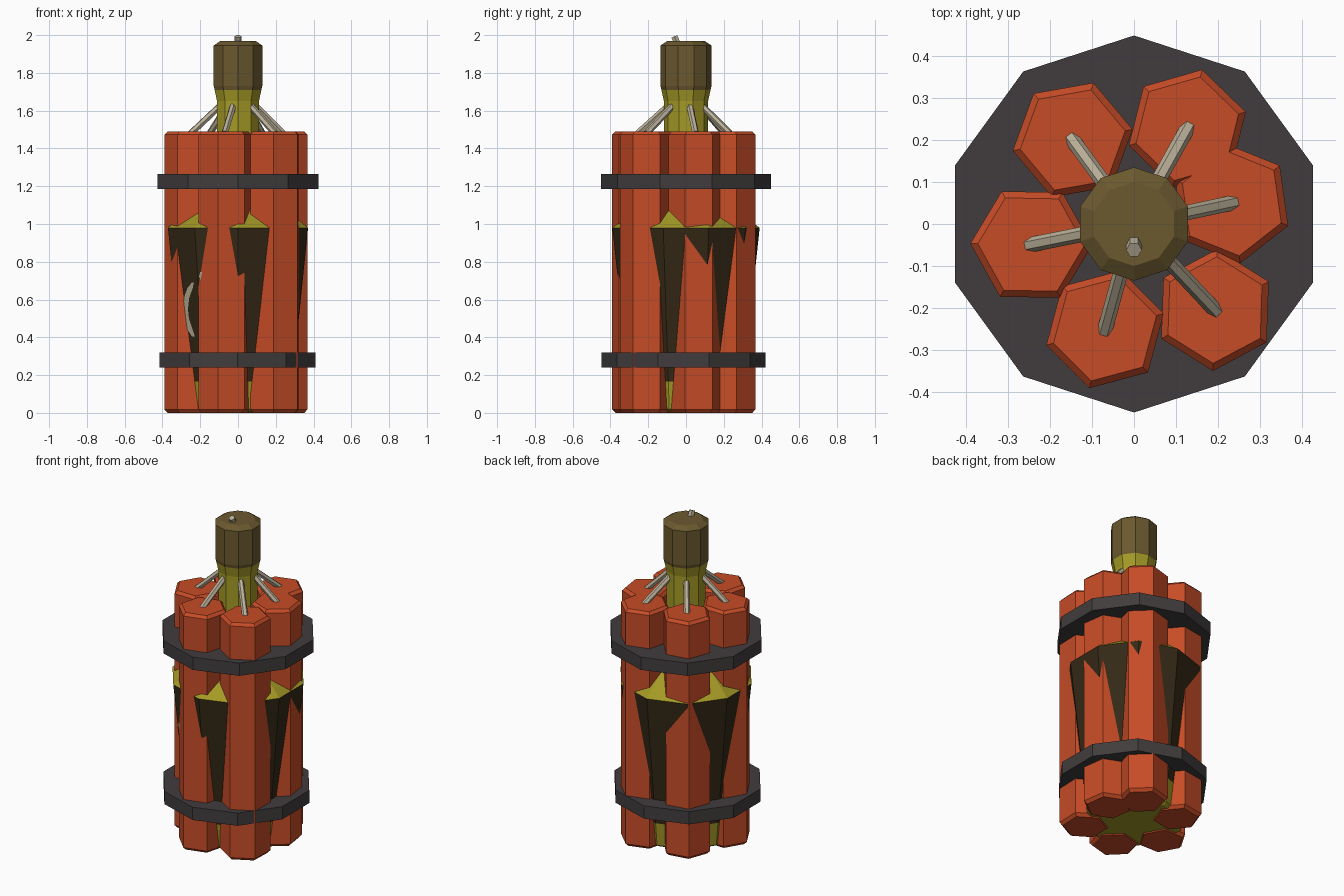
import bpy, bmesh, math
from mathutils import Vector

if "Cube" in bpy.data.objects:
    bpy.data.objects.remove(bpy.data.objects["Cube"])

def material(name, rgb):
    m = bpy.data.materials.new(name)
    m.diffuse_color = (*rgb, 1)
    m.use_nodes = True
    m.node_tree.nodes["Principled BSDF"].inputs["Base Color"].default_value = m.diffuse_color
    return m

RED = material("red_casing", (0.57, 0.072, 0.020))
YELLOW = material("yellow_green_glass", (0.37, 0.32, 0.019))
DARK = material("dark_label", (0.035, 0.022, 0.008))
BROWN = material("brown_cap", (0.145, 0.098, 0.028))
GREY = material("grey_strap", (0.053, 0.046, 0.047))
CREAM = material("cream_fuse", (0.50, 0.44, 0.32))

def finish(name, bm, mats):
    bmesh.ops.recalc_face_normals(bm, faces=bm.faces)
    me = bpy.data.meshes.new(name)
    bm.to_mesh(me)
    bm.free()
    for m in mats:
        me.materials.append(m)
    ob = bpy.data.objects.new(name, me)
    bpy.context.collection.objects.link(ob)
    return ob

def lathe(name, profile, sides, turn, mats, centre=(0, 0), segments=None):
    """Closed faceted solid through (radius, z) rings; segments = material index per ring gap."""
    bm = bmesh.new()
    rings = []
    for r, z in profile:
        rings.append([bm.verts.new((centre[0] + r * math.cos(turn + 2 * math.pi * i / sides),
                                    centre[1] + r * math.sin(turn + 2 * math.pi * i / sides), z))
                      for i in range(sides)])
    segments = segments or [0] * (len(rings) - 1)
    for a, b, k in zip(rings, rings[1:], segments):
        for i in range(sides):
            j = (i + 1) % sides
            bm.faces.new((a[i], a[j], b[j], b[i])).material_index = k
    bm.faces.new(rings[0]).material_index = segments[0]
    bm.faces.new(rings[-1]).material_index = segments[-1]
    return finish(name, bm, mats)

def rod(name, a, b, radius):
    """Six-sided rod between two points."""
    a, b = Vector(a), Vector(b)
    d = b - a
    ob = lathe(name, [(radius, 0), (radius, d.length)], 6, 0, [CREAM])
    ob.rotation_euler = d.to_track_quat('Z', 'Y').to_euler()
    ob.location = a
    return ob

# Bottle: tapered body with label, sloping shoulder, neck and cap
BASE_R, SHOULDER_R, SHOULDER_Z = 0.285, 0.39, 0.98
def body_radius(z):
    return BASE_R + (SHOULDER_R - BASE_R) * z / SHOULDER_Z

lathe("bottle",
      [(0.265, 0.006), (body_radius(0.02), 0.02), (body_radius(0.165), 0.165), (SHOULDER_R, SHOULDER_Z),
       (0.22, 1.11), (0.117, 1.2), (0.117, 1.65), (0.130, 1.71), (0.135, 1.73),
       (0.135, 1.945), (0.100, 1.968)],
      10, math.pi / 2, [YELLOW, DARK, BROWN],
      segments=[0, 0, 1, 0, 0, 0, 0, 2, 2, 2])

# Six sticks around the bottle: centre x, y and turn, each with a fuse to the neck
sticks = [(-0.069, -0.251, 15), (0.193, -0.205, 28), (0.233, 0.050, 38),
          (0.127, 0.227, 16), (-0.146, 0.200, 10), (-0.245, -0.049, 59)]
R = 0.145
for n, (x, y, turn) in enumerate(sticks, 1):
    lathe(f"stick_{n}", [(R - 0.018, 0), (R, 0.018), (R, 1.473), (R - 0.018, 1.49)],
          6, math.radians(turn), [RED], (x, y))
    out = Vector((x, y, 0)).normalized()
    rod(f"stick_fuse_{n}", Vector((x, y, 1.48)) + out * 0.005, out * 0.09 + Vector((0, 0, 1.632)), 0.018)

# Short fuse on the cap
rod("cap_fuse", (0, -0.04, 1.945), (0, -0.062, 1.993), 0.019)

# Straps
lathe("upper_strap", [(0.449, 1.185), (0.449, 1.265)], 10, math.pi / 2, [GREY])
lathe("lower_strap", [(0.434, 0.24), (0.434, 0.32)], 10, math.pi / 2, [GREY], (-0.002, -0.013))

# Cream painted mark on the front left of the label, laid onto the faceted body
def on_body(x, z):
    r = body_radius(z) + 0.004
    corners = [(r * math.sin(math.radians(36 * i)), -r * math.cos(math.radians(36 * i))) for i in range(3)]
    for (x0, y0), (x1, y1) in zip(corners, corners[1:]):
        if abs(x) <= x1:
            return (x, y0 + (y1 - y0) * (abs(x) - x0) / (x1 - x0), z)
    return (math.copysign(x1, x), y1, z)

def mark(name, stations):
    bm = bmesh.new()
    pairs = [[bm.verts.new(on_body(x, z)) for x in (a, b)] for a, b, z in stations]
    for p, q in zip(pairs, pairs[1:]):
        bm.faces.new((p[0], p[1], q[1], q[0]))
    ob = finish(name, bm, [CREAM])
    ob.data.update()
    if ob.data.polygons[0].normal.y > 0:
        ob.data.flip_normals()

mark("label_arc", [(-0.245, -0.233, 0.69), (-0.268, -0.240, 0.66), (-0.286, -0.258, 0.61),
                   (-0.291, -0.265, 0.55), (-0.285, -0.260, 0.50), (-0.268, -0.240, 0.44),
                   (-0.244, -0.228, 0.405)])
mark("label_dot", [(-0.200, -0.178, 0.745), (-0.206, -0.178, 0.72), (-0.195, -0.185, 0.70)])
